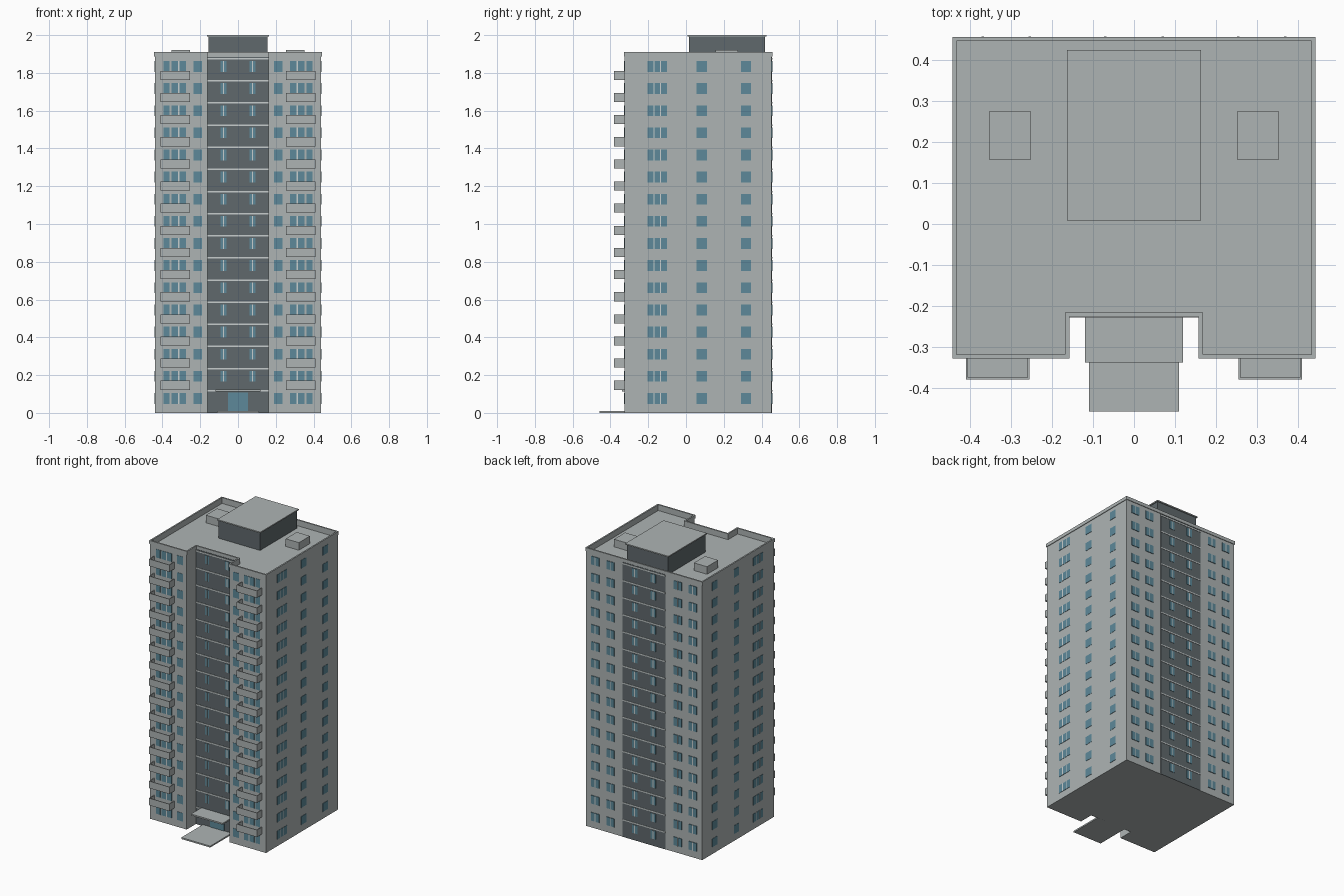
import bpy, bmesh

if "Cube" in bpy.data.objects:
    bpy.data.objects.remove(bpy.data.objects["Cube"])

FLOORS, PITCH, ROOF, TOP = 16, 0.1172, 1.87, 1.91
FRONT, BACK, NOTCH, SIDE, CORE = -0.325, 0.453, -0.222, 0.44, 0.162


def material(name, rgb):
    m = bpy.data.materials.new(name)
    m.diffuse_color = (*rgb, 1)
    m.use_nodes = True
    m.node_tree.nodes["Principled BSDF"].inputs["Base Color"].default_value = m.diffuse_color
    return m


WALL = material("light concrete", (0.42, 0.455, 0.455))
DARK = material("dark cladding", (0.115, 0.14, 0.15))
GLASS = material("teal glass", (0.11, 0.25, 0.32))
TRIM = material("pale trim", (0.58, 0.62, 0.62))


def finish(name, bm, mat):
    bmesh.ops.recalc_face_normals(bm, faces=bm.faces)
    mesh = bpy.data.meshes.new(name)
    bm.to_mesh(mesh)
    bm.free()
    mesh.materials.append(mat)
    ob = bpy.data.objects.new(name, mesh)
    bpy.context.collection.objects.link(ob)
    return ob


def add_box(bm, x0, x1, y0, y1, z0, z1):
    v = [bm.verts.new((x, y, z)) for z in (z0, z1)
         for x, y in ((x0, y0), (x1, y0), (x1, y1), (x0, y1))]
    for f in ((3, 2, 1, 0), (4, 5, 6, 7), (0, 1, 5, 4),
              (1, 2, 6, 5), (2, 3, 7, 6), (3, 0, 4, 7)):
        bm.faces.new([v[i] for i in f])


def boxes(name, mat, items):
    bm = bmesh.new()
    for b in items:
        add_box(bm, *b)
    return finish(name, bm, mat)


def outline(d):
    """Floor plan with the front notch, grown outward by d."""
    half = [(CORE - d, NOTCH - d), (CORE - d, FRONT - d),
            (SIDE + d, FRONT - d), (SIDE + d, BACK + d)]
    return half + [(-x, y) for x, y in reversed(half)]


def ring(name, outer, inner, z0, z1):
    """Hollow wall band that follows the floor plan."""
    bm = bmesh.new()
    loops = [[bm.verts.new((x, y, z)) for x, y in outline(d)]
             for d, z in ((outer, z0), (outer, z1), (inner, z1), (inner, z0))]
    n = len(loops[0])
    for a in range(4):
        p, q = loops[a], loops[(a + 1) % 4]
        for i in range(n):
            j = (i + 1) % n
            bm.faces.new((p[i], p[j], q[j], q[i]))
    return finish(name, bm, WALL)


# Tower block and parapet
bm = bmesh.new()
base = bm.faces.new([bm.verts.new((x, y, 0)) for x, y in outline(0)])
ext = bmesh.ops.extrude_face_region(bm, geom=[base])["geom"]
bmesh.ops.translate(bm, vec=(0, 0, ROOF),
                    verts=[g for g in ext if isinstance(g, bmesh.types.BMVert)])
finish("tower_block", bm, WALL)
ring("parapet_wall", 0, -0.006, ROOF, 1.887)
ring("parapet_cap", 0.004, -0.006, 1.887, TOP)

# Dark central strips on front and back, with pale floor bands
boxes("central_cladding", DARK, [
    (-CORE, CORE, NOTCH - 0.003, NOTCH, 0, 1.885),
    (-CORE, CORE, BACK, BACK + 0.002, 0, 1.885)])
bands = []
for k in range(1, FLOORS + 1):
    z = k * PITCH
    bands += [(-CORE, CORE, NOTCH - 0.006, NOTCH, z - 0.004, z + 0.004),
              (-CORE, CORE, BACK, BACK + 0.004, z - 0.004, z + 0.004)]
boxes("floor_bands", TRIM, bands)

# Windows: each is a span along a wall, with a number of panes
panes, frames = [], []


def window(face, a, b, count, z0, z1):
    def plate(u0, u1, w0, w1, depth):
        if face == "front":
            return (u0, u1, FRONT - depth, FRONT, w0, w1)
        if face == "core":
            return (u0, u1, NOTCH - 0.003 - depth, NOTCH, w0, w1)
        if face == "back":
            return (u0, u1, BACK, BACK + 0.002 + depth, w0, w1)
        if face == "right":
            return (SIDE, SIDE + depth, u0, u1, w0, w1)
        return (-SIDE - depth, -SIDE, u0, u1, w0, w1)
    panes.append(plate(a, b, z0, z1, 0.002))
    step = (b - a) / count
    for i in range(1, count):
        u = a + i * step
        frames.append(plate(u - 0.003, u + 0.003, z0, z1, 0.003))


for k in range(FLOORS):
    z0, z1 = k * PITCH + 0.048, k * PITCH + 0.105
    for side in ("left", "right"):
        window(side, -0.205, -0.10, 3, z0, z1)
        window(side, 0.055, 0.11, 1, z0, z1)
        window(side, 0.29, 0.345, 1, z0, z1)
    for s in (-1, 1):
        def pair(face, a, b, n):
            window(face, min(s * a, s * b), max(s * a, s * b), n, z0, z1)
        pair("front", 0.19, 0.235, 1)
        pair("front", 0.275, 0.352, 2)
        pair("front", 0.362, 0.395, 1)
        pair("back", 0.225, 0.285, 2)
        pair("back", 0.34, 0.40, 2)
        pair("back", 0.05, 0.09, 2)
        if k:
            pair("core", 0.062, 0.092, 2)
boxes("window_glass", GLASS, panes)
boxes("window_mullions", TRIM, frames)

# Balconies: slab plus three thin walls, on every floor above the ground
bm = bmesh.new()
t, y0 = 0.005, -0.38
for k in range(1, FLOORS):
    z0 = k * PITCH + 0.005
    z1 = z0 + 0.048
    for s in (-1, 1):
        x0, x1 = sorted((s * 0.255, s * 0.41))
        add_box(bm, x0, x1, y0, FRONT, z0, z0 + 0.008)
        add_box(bm, x0, x1, y0, y0 + t, z0 + 0.008, z1)
        add_box(bm, x0, x0 + t, y0 + t, FRONT, z0 + 0.008, z1)
        add_box(bm, x1 - t, x1, y0 + t, FRONT, z0 + 0.008, z1)
finish("balconies", bm, WALL)

# Entrance
boxes("entrance_door", GLASS, [(-0.054, 0.054, NOTCH - 0.006, NOTCH, 0.01, 0.108)])
boxes("entrance_canopy", WALL, [(-0.12, 0.12, -0.338, NOTCH, 0.113, 0.123)])
boxes("entrance_step", WALL, [(-0.11, 0.11, -0.458, NOTCH, 0, 0.01)])

# Rooftop plant room and vents
boxes("plant_room", DARK, [(-0.157, 0.157, 0.015, 0.418, ROOF, 1.992)])
boxes("plant_room_roof", WALL, [(-0.164, 0.164, 0.008, 0.425, 1.992, 2.0)])
boxes("roof_vents", WALL, [(x, x + 0.1, 0.156, 0.276, ROOF, 1.922)
                           for x in (-0.353, 0.253)])
